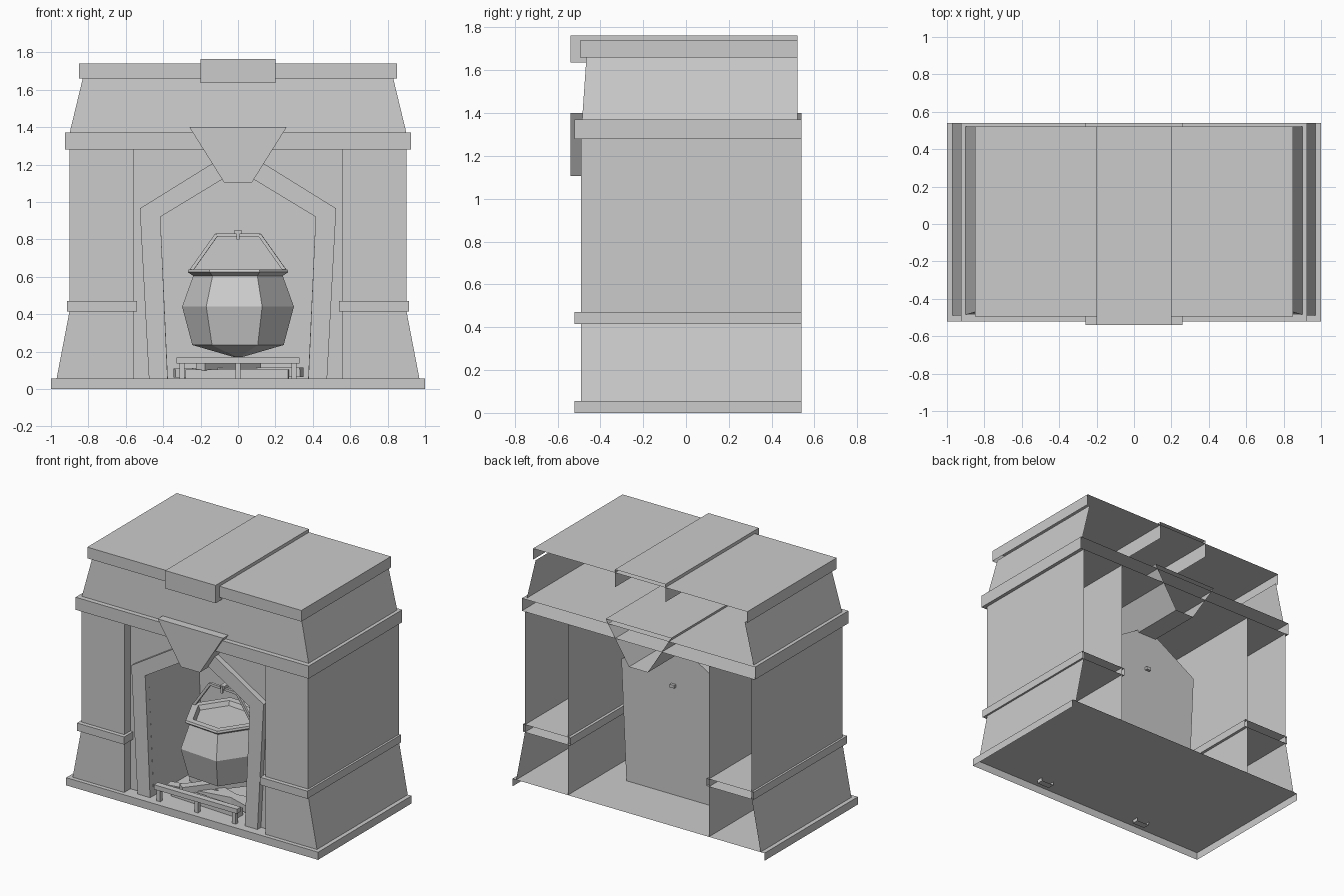
import bpy, bmesh, math
from mathutils import Vector, Matrix

cube = bpy.data.objects.get("Cube")
if cube:
    bpy.data.objects.remove(cube, do_unlink=True)

stone = bpy.data.materials.new("light_grey")
stone.use_nodes = True
GREY = (0.6, 0.6, 0.6, 1)
stone.diffuse_color = GREY
stone.node_tree.nodes["Principled BSDF"].inputs["Base Color"].default_value = GREY


def finish(name, bm):
    mesh = bpy.data.meshes.new(name)
    bm.to_mesh(mesh)
    bm.free()
    mesh.materials.append(stone)
    ob = bpy.data.objects.new(name, mesh)
    bpy.context.collection.objects.link(ob)
    return ob


def prism(name, outline, y0, y1, front=True, back=False, skip=(), flip=False):
    """Extrude an x-z outline (counter-clockwise from the front) along y."""
    bm = bmesh.new()
    f = [bm.verts.new((x, y0, z)) for x, z in outline]
    b = [bm.verts.new((x, y1, z)) for x, z in outline]
    n = len(outline)
    for i in range(n):
        j = (i + 1) % n
        if i not in skip:
            bm.faces.new((f[i], b[i], b[j], f[j]))
    if front:
        bm.faces.new(f)
    if back:
        bm.faces.new(b[::-1])
    if flip:
        bmesh.ops.reverse_faces(bm, faces=bm.faces[:])
    return finish(name, bm)


def rect(x0, x1, z0, z1):
    return [(x0, z0), (x1, z0), (x1, z1), (x0, z1)]


def mirrored(outline):
    return [(-x, z) for x, z in reversed(outline)]


def beam(name, a, b, width, height):
    """Box running from point a to point b."""
    a, b = Vector(a), Vector(b)
    d = b - a
    bm = bmesh.new()
    bmesh.ops.create_cube(bm, size=1)
    rot = d.to_track_quat('X', 'Z').to_matrix().to_4x4()
    bm.transform(Matrix.Translation((a + b) / 2) @ rot
                 @ Matrix.Diagonal((d.length, width, height, 1)))
    return finish(name, bm)


FLOOR, BACK = 0.055, 0.54

# Hearth slab, open underneath and behind
prism("hearth_base", rect(-1, 1, 0, FLOOR), -0.52, BACK, skip=(0,))

# Side pillars with flared feet and a band
pillar = [(0.56, FLOOR), (0.97, FLOOR), (0.9, 0.42), (0.9, 1.28), (0.56, 1.28)]
band = rect(0.54, 0.915, 0.415, 0.47)
for side, turn in (("left", list), ("right", mirrored)):
    prism(side + "_pillar", turn(pillar), -0.49, BACK, skip=(0,) if side == "left" else ())
    prism(side + "_pillar_band", turn(band), -0.52, BACK)

# Mantel shelf, tapered hood and top slab
prism("mantel_shelf", rect(-0.925, 0.925, 1.28, 1.37), -0.52, BACK)
hood = prism("hood", [(-0.9, 1.37), (0.9, 1.37), (0.83, 1.66), (-0.83, 1.66)],
             -0.485, 0.52, skip=(0, 2))
for v in hood.data.vertices:
    if v.co.z > 1.5 and v.co.y < 0:
        v.co.y = -0.465
prism("top_slab", rect(-0.85, 0.85, 1.66, 1.74), -0.495, 0.52, skip=(0,))
prism("top_block", rect(-0.2, 0.2, 1.635, 1.763), -0.54, 0.52, skip=(0,))
prism("keystone", [(-0.075, 1.105), (0.075, 1.105), (0.26, 1.4), (-0.26, 1.4)],
      -0.54, BACK)

# Firebox: recessed wall, raised arch frame, inner chamber
half = [(0.375, FLOOR), (0.415, 0.92), (0.085, 1.12)]
arch = half + [(-x, z) for x, z in reversed(half)]
outer = [(0.475, 0.03), (0.525, 0.965), (0.13, 1.21)]
outer_arch = outer + [(-x, z) for x, z in reversed(outer)]
feet = [(x, min(z, 0.03) if z == FLOOR else z) for x, z in arch]
prism("arch_frame", outer_arch + feet[::-1], -0.46, -0.41)
wall = [(0.56, FLOOR), (0.56, 1.28), (-0.56, 1.28), (-0.56, FLOOR)] + arch[::-1]
prism("recessed_wall", wall, -0.42, -0.415, skip=range(len(wall)))
prism("firebox_chamber", arch, -0.415, 0.14, front=False, back=True, skip=(5,), flip=True)

# Six-sided pot turned from a profile
POT_Y, TURN = -0.16, math.radians(-4.5)
profile = [(0.02, 0.17), (0.245, 0.235), (0.3, 0.44), (0.24, 0.605),
           (0.27, 0.625), (0.265, 0.64), (0.215, 0.64), (0.2, 0.61)]
bm = bmesh.new()
rings = []
for r, z in profile:
    rings.append([bm.verts.new((r * math.cos(TURN + k * math.pi / 3),
                                POT_Y + r * math.sin(TURN + k * math.pi / 3), z))
                  for k in range(6)])
for low, high in zip(rings, rings[1:]):
    for k in range(6):
        m = (k + 1) % 6
        bm.faces.new((low[k], low[m], high[m], high[k]))
bm.faces.new(rings[0][::-1])
bm.faces.new(rings[-1])
finish("pot", bm)

# Bail handle and the hook bar fixed in the back wall
path = [(-0.25, 0.635), (-0.115, 0.825), (0.115, 0.825), (0.25, 0.635)]
pts = [(x * math.cos(TURN), POT_Y + x * math.sin(TURN), z) for x, z in path]
for i, (a, b) in enumerate(zip(pts, pts[1:])):
    beam(f"pot_handle_{i + 1}", a, b, 0.018, 0.018)
beam("hook_bar", (0, POT_Y - 0.02, 0.84), (0, 0.16, 0.84), 0.035, 0.022)
beam("hook_tip", (0, POT_Y - 0.02, 0.8), (0, POT_Y - 0.02, 0.845), 0.015, 0.015)

# Fire rail on three legs
beam("fire_rail", (-0.33, -0.46, 0.153), (0.33, -0.46, 0.153), 0.045, 0.033)
for name, x in (("right", -0.3), ("middle", 0), ("left", 0.3)):
    beam(name + "_rail_leg", (x, -0.46, FLOOR), (x, -0.46, 0.14), 0.028, 0.028)

# Crossed logs under the pot
logs = [((-0.34, -0.3, 0.085), (0.3, -0.2, 0.09)),
        ((-0.3, -0.08, 0.085), (0.34, -0.3, 0.09)),
        ((-0.28, -0.33, 0.08), (0.27, -0.36, 0.08)),
        ((-0.2, -0.36, 0.125), (0.1, 0.02, 0.125))]
for i, (a, b) in enumerate(logs):
    beam(f"log_{i + 1}", a, b, 0.06, 0.05)
